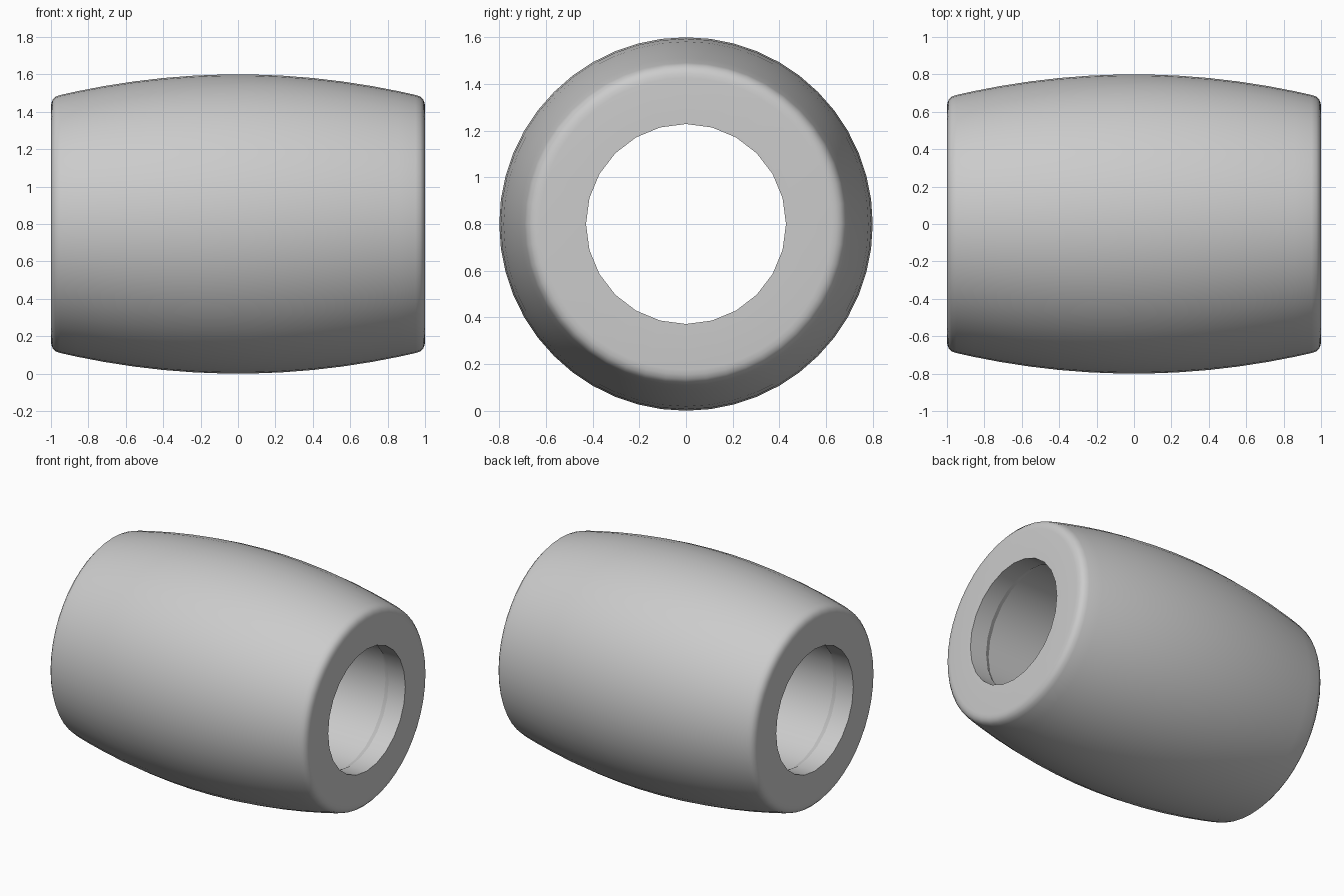
import bpy, bmesh, math

cube = bpy.data.objects.get("Cube")
if cube:
    bpy.data.objects.remove(cube, do_unlink=True)

CENTRE_Z = 0.8
BORE_SIDES = 24
SHELL_SIDES = 2 * BORE_SIDES


def material(name, colour):
    mat = bpy.data.materials.new(name)
    mat.use_nodes = True
    mat.diffuse_color = colour
    mat.node_tree.nodes["Principled BSDF"].inputs["Base Color"].default_value = colour
    return mat


def ring(bm, x, radius, sides):
    """Circle of vertices around the x axis, first one at the top."""
    step = 2 * math.pi / sides
    return [bm.verts.new((x, radius * math.sin(i * step),
                          CENTRE_Z + radius * math.cos(i * step))) for i in range(sides)]


def lathe(bm, profile, sides):
    """Skin a row of (x, radius) points and return the two end rings."""
    rings = [ring(bm, x, r, sides) for x, r in profile]
    for a, b in zip(rings, rings[1:]):
        for i in range(sides):
            j = (i + 1) % sides
            bm.faces.new((a[i], a[j], b[j], b[i]))
    return rings[0], rings[-1]


def mirrored(half):
    """Extend a right-hand profile to the left end."""
    return [(-x, r) for x, r in reversed(half)] + half


bm = bmesh.new()

# Bulging outer wall with rounded end corners
bulge = [(x, 0.8 - 0.122 * x * x) for x in (0.08, 0.24, 0.4, 0.56, 0.72, 0.86, 0.95)]
corner = [(0.975, 0.681), (0.991, 0.664), (0.998, 0.645), (1.0, 0.625)]
shell_ends = lathe(bm, mirrored(bulge + corner), SHELL_SIDES)

# Through hole: slightly wider bore behind a lip at each end
bore_ends = lathe(bm, mirrored([(0.83, 0.45), (0.87, 0.428), (1.0, 0.428)]), BORE_SIDES)

# Flat end faces joining the wall to the hole
for outer, inner in zip(shell_ends, bore_ends):
    for i in range(BORE_SIDES):
        j = (i + 1) % BORE_SIDES
        k = 2 * i
        bm.faces.new((inner[i], inner[j], outer[(k + 2) % SHELL_SIDES],
                      outer[k + 1], outer[k]))

bmesh.ops.recalc_face_normals(bm, faces=bm.faces)
mesh = bpy.data.meshes.new("barrel_bead")
bm.to_mesh(mesh)
bm.free()

bead = bpy.data.objects.new("barrel_bead", mesh)
bpy.context.collection.objects.link(bead)
mesh.materials.append(material("light_grey", (0.6, 0.6, 0.6, 1.0)))

bpy.ops.object.select_all(action="DESELECT")
bead.select_set(True)
bpy.context.view_layer.objects.active = bead
bpy.ops.object.shade_smooth_by_angle(angle=math.radians(28))
